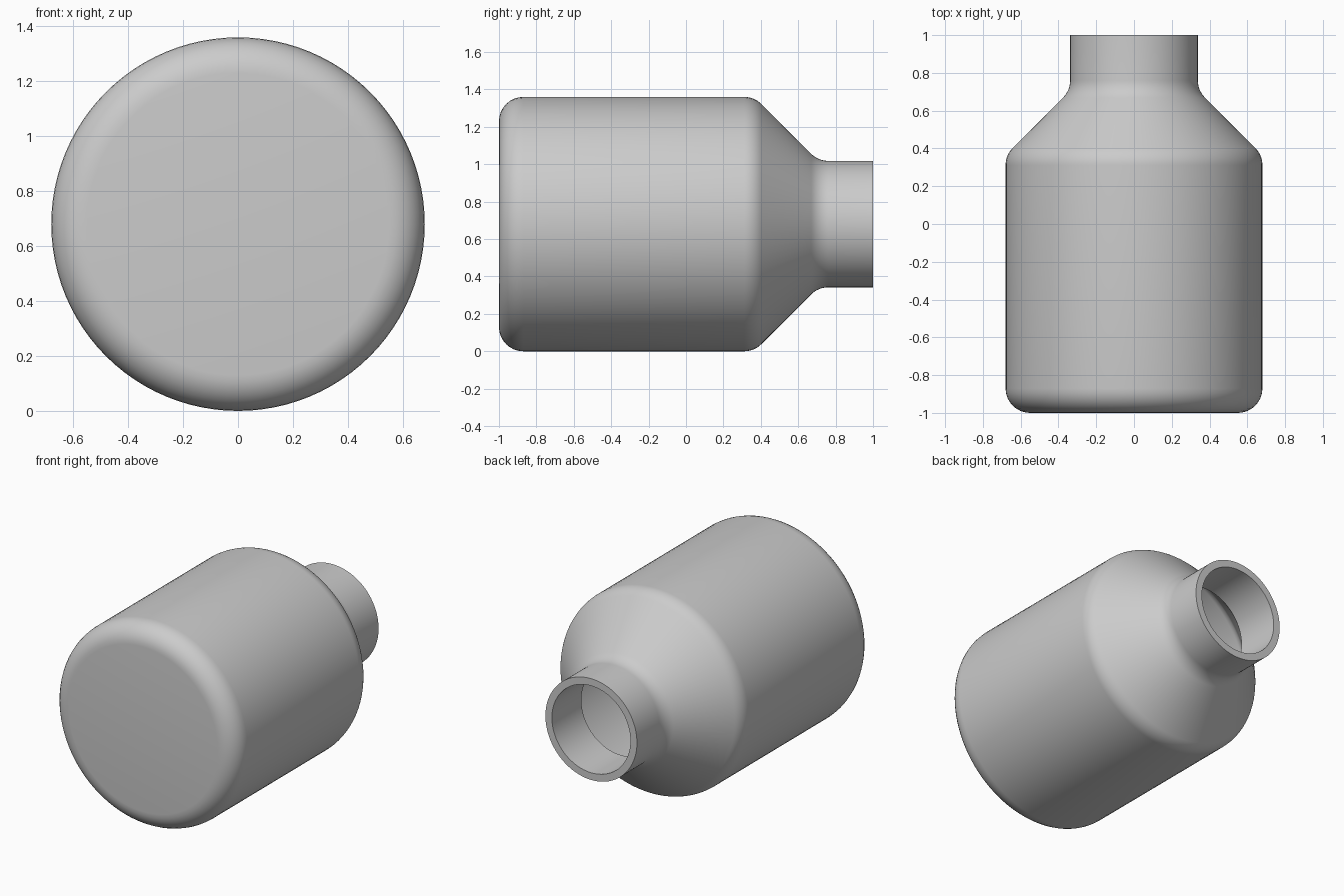
import bpy, bmesh, math
from mathutils import Vector, Matrix

cube = bpy.data.objects.get("Cube")
if cube:
    bpy.data.objects.remove(cube, do_unlink=True)

RADIUS = 0.68
SEGMENTS = 96


def rounded(corners, steps=8):
    """Replace each (radius, y, fillet) corner by a tangent arc."""
    out = []
    for i, (r, y, fillet) in enumerate(corners):
        p = Vector((r, y))
        if not fillet:
            out.append(p)
            continue
        a = (Vector(corners[i - 1][:2]) - p).normalized()
        b = (Vector(corners[i + 1][:2]) - p).normalized()
        half = a.angle(b) / 2
        centre = p + (a + b).normalized() * fillet / math.sin(half)
        start = p + a * fillet / math.tan(half) - centre
        sweep = start.angle_signed(p + b * fillet / math.tan(half) - centre)
        for k in range(steps + 1):
            out.append(centre + Matrix.Rotation(-sweep * k / steps, 2) @ start)
    return out


# Outer wall from base centre to rim, then the hollow inside back to the base
outer = rounded([(0, -1, 0), (RADIUS, -1, 0.13), (RADIUS, 0.365, 0.13),
                 (0.338, 0.707, 0.13), (0.338, 1, 0)])
inner = rounded([(0.29, 1, 0), (0.29, 0.69, 0), (0.63, 0.35, 0.08),
                 (0.63, -0.95, 0.08), (0, -0.95, 0)])

# Lathe the profile around the y axis
bm = bmesh.new()
verts = [bm.verts.new((p.x, p.y, 0)) for p in outer + inner]
edges = [bm.edges.new(pair) for pair in zip(verts, verts[1:])]
bmesh.ops.spin(bm, geom=verts + edges, cent=(0, 0, 0), axis=(0, 1, 0),
               angle=math.tau, steps=SEGMENTS, use_duplicate=False)
bmesh.ops.remove_doubles(bm, verts=bm.verts, dist=0.0005)
bmesh.ops.recalc_face_normals(bm, faces=bm.faces)
bmesh.ops.translate(bm, verts=bm.verts, vec=(0, 0, RADIUS))
mesh = bpy.data.meshes.new("bottle")
bm.to_mesh(mesh)
bm.free()

bottle = bpy.data.objects.new("bottle", mesh)
bpy.context.collection.objects.link(bottle)

# Plain grey finish
grey = bpy.data.materials.new("light grey")
grey.use_nodes = True
colour = (0.6, 0.6, 0.6, 1)
grey.diffuse_color = colour
grey.node_tree.nodes["Principled BSDF"].inputs["Base Color"].default_value = colour
mesh.materials.append(grey)

bpy.ops.object.select_all(action="DESELECT")
bottle.select_set(True)
bpy.context.view_layer.objects.active = bottle
bpy.ops.object.shade_smooth_by_angle(angle=math.radians(35))
